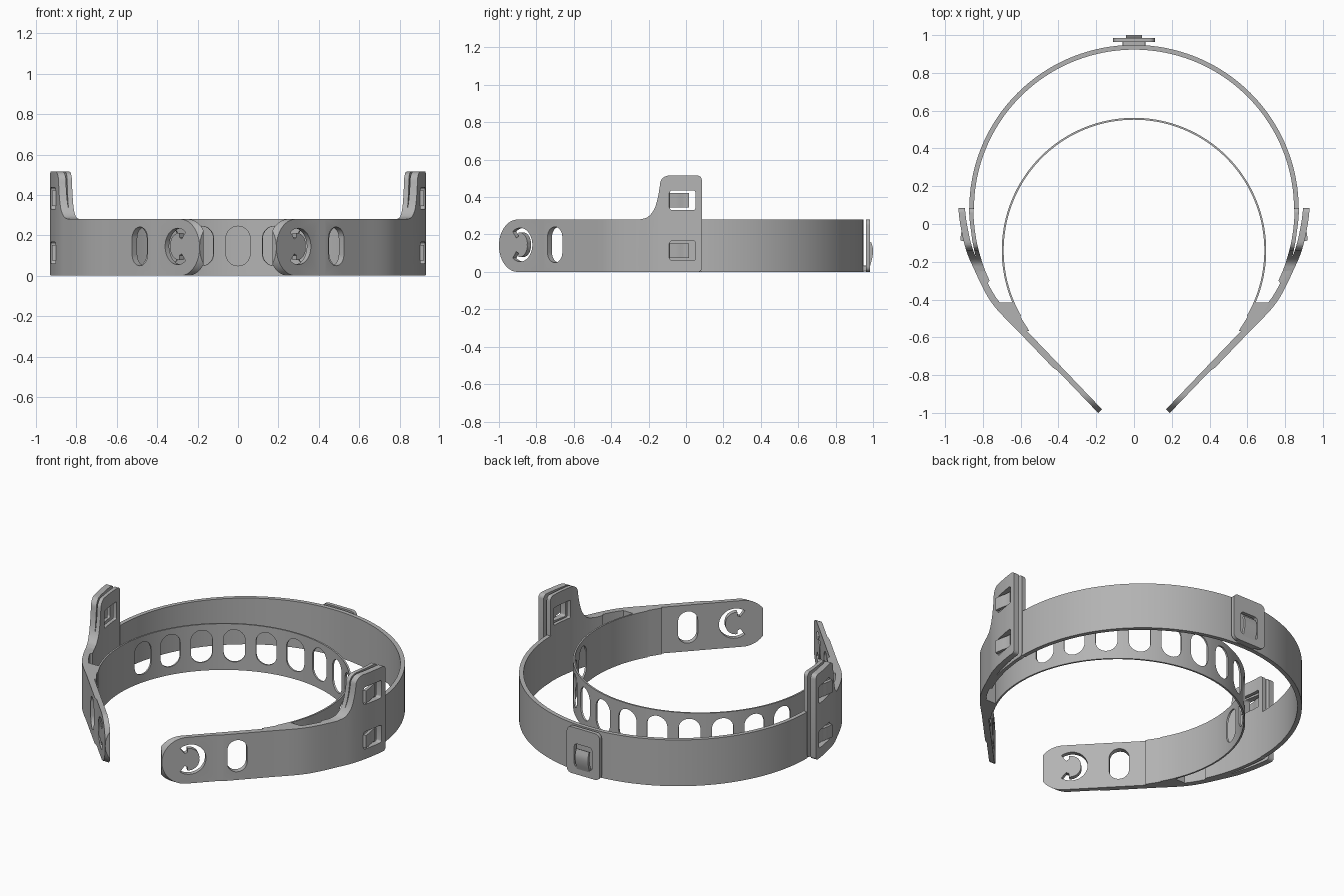
import bpy, bmesh, math
from mathutils import Vector

if "Cube" in bpy.data.objects:
    bpy.data.objects.remove(bpy.data.objects["Cube"])

plastic = bpy.data.materials.new("grey plastic")
plastic.use_nodes = True
GREY = (0.45, 0.45, 0.45, 1)
plastic.diffuse_color = GREY
plastic.node_tree.nodes["Principled BSDF"].inputs["Base Color"].default_value = GREY

X, Y, Z = Vector((1, 0, 0)), Vector((0, 1, 0)), Vector((0, 0, 1))
BAND = 0.28


def solid(name, bm):
    bmesh.ops.recalc_face_normals(bm, faces=bm.faces[:])
    mesh = bpy.data.meshes.new(name)
    bm.to_mesh(mesh)
    bm.free()
    mesh.materials.append(plastic)
    ob = bpy.data.objects.new(name, mesh)
    bpy.context.collection.objects.link(ob)
    return ob


def prism(name, outline, origin, u, v, depth):
    """Extrude a 2D outline both ways along its normal."""
    n = u.cross(v).normalized() * depth
    bm = bmesh.new()
    lo, hi = [[bm.verts.new(Vector(origin) + u * a + v * b + n * s) for a, b in outline] for s in (-1, 1)]
    bm.faces.new(lo)
    bm.faces.new(hi)
    for i in range(len(lo)):
        j = (i + 1) % len(lo)
        bm.faces.new((lo[i], lo[j], hi[j], hi[i]))
    return solid(name, bm)


def wall(name, outer, inner, z0, z1):
    """Upright strip between two plan lines with equal point counts."""
    bm = bmesh.new()
    rows = [[bm.verts.new((x, y, z)) for x, y, z in
             ((*o, z0), (*i, z0), (*i, z1), (*o, z1))] for o, i in zip(outer, inner)]
    for a, b in zip(rows, rows[1:]):
        for k in range(4):
            m = (k + 1) % 4
            bm.faces.new((a[k], a[m], b[m], b[k]))
    bm.faces.new(rows[0])
    bm.faces.new(rows[-1])
    return solid(name, bm)


def spline(pts, steps=8):
    """Smooth line through the points."""
    p = [Vector(q) for q in pts]
    p = [2 * p[0] - p[1]] + p + [2 * p[-1] - p[-2]]
    out = []
    for a, b, c, d in zip(p, p[1:], p[2:], p[3:]):
        for k in range(steps):
            t = k / steps
            out.append(0.5 * (2 * b + (c - a) * t + (2 * a - 5 * b + 4 * c - d) * t * t
                              + (3 * b - a - 3 * c + d) * t ** 3))
    return out + [p[-2]]


def offset(path, dist):
    out = []
    for i, p in enumerate(path):
        d = (path[min(i + 1, len(path) - 1)] - path[max(i - 1, 0)]).normalized()
        out.append(p + Vector((d.y, -d.x)) * dist)
    return out


def arc(cx, cy, rx, ry, a0, a1, n):
    angles = [math.radians(a0 + (a1 - a0) * i / n) for i in range(n + 1)]
    return [(cx + rx * math.cos(a), cy + ry * math.sin(a)) for a in angles]


def stadium(hw, hh):
    return arc(0, hh - hw, hw, hw, 0, 180, 16) + arc(0, hw - hh, hw, hw, 180, 360, 16)


def rounded(w, h, r):
    out = []
    for k, (sx, sy) in enumerate(((1, 1), (-1, 1), (-1, -1), (1, -1))):
        out += arc(sx * (w - r), sy * (h - r), r, r, 90 * k, 90 * k + 90, 5)
    return out


def finish(ob, cutters=(), keep=None, mirror=False):
    """Apply cuts, clip and mirror, then smooth."""
    for c, op in [(keep, 'INTERSECT')] * bool(keep) + [(c, 'DIFFERENCE') for c in cutters]:
        m = ob.modifiers.new("cut", 'BOOLEAN')
        m.object, m.operation, m.solver = c, op, 'EXACT'
    if mirror:
        m = ob.modifiers.new("other_side", 'MIRROR')
        m.use_mirror_merge = False
    bpy.context.view_layer.update()
    ob_eval = ob.evaluated_get(bpy.context.evaluated_depsgraph_get())
    mesh = bpy.data.meshes.new_from_object(ob_eval)
    ob.modifiers.clear()
    ob.data = mesh
    for c in cutters:
        bpy.data.objects.remove(c)
    bpy.ops.object.select_all(action='DESELECT')
    ob.select_set(True)
    bpy.context.view_layer.objects.active = ob
    bpy.ops.object.shade_smooth_by_angle(angle=math.radians(30))


# Side silhouette that clips the arms and the tall clip tabs
side = arc(-0.9, 0.14, 0.1, 0.14, 270, 90, 32)
side += [tuple(p) for p in spline([(-0.25, BAND), (-0.205, 0.293), (-0.17, 0.335),
                                   (-0.15, 0.4), (-0.14, 0.46)], 5)]
side += arc(-0.09, 0.465, 0.05, 0.05, 170, 90, 6) + arc(0.06, 0.49, 0.025, 0.025, 90, 0, 5)
side += arc(0.065, 0.02, 0.02, 0.02, 0, -90, 5)
silhouette = prism("silhouette_helper", side, (0.6, 0, 0), Y, Z, 0.6)
silhouette.hide_render = True

# Arm and outer clip plate: curved flank, then a straight end
path = spline([(0.925, 0.1), (0.913, 0), (0.887, -0.12), (0.848, -0.22), (0.75, -0.41), (0.6, -0.572)])
tip = Vector((0.19, -1.0))
path += [path[-1].lerp(tip, t) for t in (0.2, 0.43, 0.48, 0.75, 1)]
last = len(path) - 3
outer = [a if i >= last else b for i, (a, b) in enumerate(zip(path, offset(path, -0.007)))]
start = path[-6]
along = (tip - start).normalized().to_3d()


def on_arm(t):
    return start.lerp(tip, t).to_3d() + Z * 0.145


# C-shaped slot, opening toward the tip, with bulbous ends
outside, inside = [], []
for i in range(-24, 25):
    t = abs(i) / 24
    a = math.pi + math.radians(128) * i / 24
    r = 0.052 + 0.02 * t if t < 0.8 else 0.046
    outside.append((0.09 * math.cos(a), 0.09 * math.sin(a)))
    inside.append((r * math.cos(a), r * math.sin(a)))
cuts = [prism("c_slot_cutter", outside + inside[::-1], on_arm(0.735), along, Z, 0.1),
        prism("arm_slot_cutter", stadium(0.055, 0.096), on_arm(0.29), along, Z, 0.1)]
WINDOWS = (0.113, 0.383)
cuts += [prism("window_cutter", rounded(0.068, 0.053, 0.012), (0.9, -0.018, z), Y, Z, 0.1) for z in WINDOWS]
arm = wall("arm_and_clip_plate", outer, offset(path, 0.028), -0.05, 0.6)
finish(arm, cuts, silhouette, True)

# Inner layer of each clip tab, with a slot left between the layers
inner_layer = wall("clip_inner_layer",
                   spline([(0.875, 0.1), (0.87, 0.02), (0.861, -0.05), (0.852, -0.11), (0.825, -0.22), (0.78, -0.32)]),
                   spline([(0.85, 0.1), (0.848, 0.02), (0.84, -0.05), (0.827, -0.12), (0.798, -0.22), (0.765, -0.3)]),
                   -0.05, 0.6)
finish(inner_layer, [prism("window_cutter", rounded(0.068, 0.053, 0.006),
                           (0.86, -0.018, WINDOWS[1]), Y, Z, 0.1)], silhouette, True)
bpy.data.objects.remove(silhouette)

# Sprung tongues inside the windows
tongue_path = spline([(0.902, -0.09), (0.897, -0.05), (0.889, -0.015), (0.886, 0.015)], 5)
for name, z in zip(("lower_tongue", "upper_tongue"), WINDOWS):
    finish(wall(name, tongue_path, offset(tongue_path, 0.018), z - 0.038, z + 0.038), mirror=True)

# Fork where the forehead band joins each arm
fork = wall("fork", spline([(0.72, -0.415), (0.665, -0.485), (0.59, -0.572)]),
            spline([(0.642, -0.415), (0.605, -0.485), (0.555, -0.565)]), 0, BAND)
finish(fork, mirror=True)

# Large outer hoop
hoop = wall("outer_hoop", arc(0, 0.08, 0.872, 0.868, 0, 180, 96),
            arc(0, 0.08, 0.847, 0.843, 0, 180, 96), 0, BAND)
finish(hoop)

# Thin inner band with a row of vent holes
band = wall("inner_band", arc(0, -0.14, 0.7, 0.702, -30, 210, 120),
            arc(0, -0.14, 0.69, 0.692, -30, 210, 120), 0, BAND)
vents = []
for k in range(-5, 6):
    a = math.radians(15 * k)
    out = Vector((math.sin(a), math.cos(a), 0))
    vents.append(prism("vent_cutter", stadium(0.06, 0.098),
                       out * 0.7 + Vector((0, -0.14, 0.147)), out.cross(Z), Z, 0.06))
finish(band, vents)

# Rear clip: plate, window, tongue and foot
plate = prism("rear_clip_plate", rounded(0.11, 0.14, 0.03), (0, 0.974, 0.14), X, Z, 0.011)
finish(plate, [prism("window_cutter", rounded(0.06, 0.07, 0.02), (0, 0.974, 0.115), X, Z, 0.1)])
curl = [tuple(p) for p in spline([(0.985, 0.035), (0.997, 0.08), (1.0, 0.12), (0.99, 0.16)], 5)]
curl += [tuple(p) for p in spline([(0.978, 0.155), (0.984, 0.12), (0.98, 0.08), (0.965, 0.035)], 5)]
finish(prism("rear_clip_tongue", curl, (0, 0, 0), Y, Z, 0.043))
finish(prism("rear_clip_foot", rounded(0.06, 0.016, 0.004), (0, 0.954, 0.018), X, Z, 0.014))
